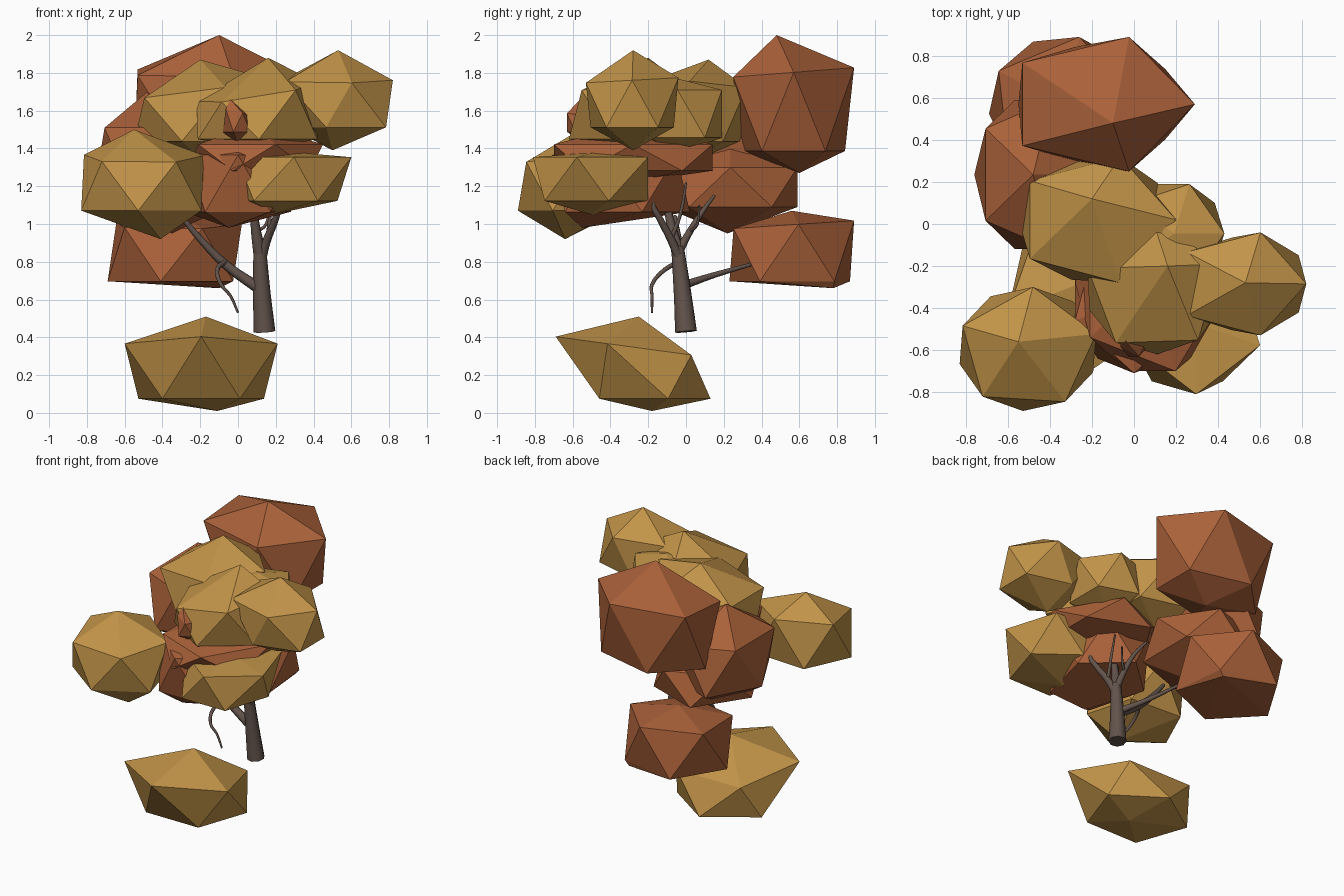
import bpy
import bmesh
import math
from mathutils import Matrix, Vector

cube = bpy.data.objects.get("Cube")
if cube:
    bpy.data.objects.remove(cube, do_unlink=True)


def make_material(name, color):
    material = bpy.data.materials.new(name)
    material.use_nodes = True
    material.diffuse_color = (*color, 1)
    shader = next(n for n in material.node_tree.nodes if n.type == "BSDF_PRINCIPLED")
    shader.inputs["Base Color"].default_value = (*color, 1)
    shader.inputs["Roughness"].default_value = 0.9
    return material


GOLD = make_material("golden leaves", (0.54, 0.295, 0.066))
RUST = make_material("rust leaves", (0.405, 0.12, 0.042))
BARK = make_material("grey brown bark", (0.125, 0.088, 0.072))


def add_object(name, mesh, material):
    obj = bpy.data.objects.new(name, mesh)
    bpy.context.scene.collection.objects.link(obj)
    mesh.materials.clear()
    mesh.materials.append(material)
    return obj


def leaf_clump(name, material, x_range, y_range, z_range, yaw=0, rings=(.28, .72),
               lean=(0, 0), taper=1, shift=(0, 0), tip=None, foot=None):
    """Icosahedron stretched to a box. rings: height shares of the lower and upper ring,
    lean: how far the upper ring rises towards +x and +y, taper and shift: size and offset
    of the lower ring, tip and foot: end points in plan."""
    bm = bmesh.new()
    bmesh.ops.create_icosphere(bm, subdivisions=1, radius=1,
                               matrix=Matrix.Rotation(math.radians(yaw), 4, "Z"))
    order = sorted(bm.verts, key=lambda v: v.co.z)
    bottom, lower, upper, top = order[0], order[1:6], order[6:11], order[11]
    bottom.co.z, top.co.z = 0, 1
    for v in lower:
        v.co = (v.co.x * taper + shift[0], v.co.y * taper + shift[1], rings[0])
    for v in upper:
        v.co.z = rings[1] + lean[0] * v.co.x + lean[1] * v.co.y
    for axis, (low, high) in enumerate((x_range, y_range, z_range)):
        values = [v.co[axis] for v in bm.verts]
        start, size = min(values), max(values) - min(values)
        for v in bm.verts:
            v.co[axis] = low + (v.co[axis] - start) / size * (high - low)
    for v, place in ((top, tip), (bottom, foot)):
        if place:
            v.co.xy = place
    mesh = bpy.data.meshes.new(name)
    bm.to_mesh(mesh)
    bm.free()
    add_object(name, mesh, material)


def limb(name, thick, thin, *points):
    """Tapered round limb swept along a smooth path."""
    curve = bpy.data.curves.new(name + " path", "CURVE")
    curve.dimensions = "3D"
    curve.bevel_depth = 1
    curve.bevel_resolution = 2
    curve.resolution_u = 3
    curve.use_fill_caps = True
    spline = curve.splines.new("BEZIER")
    spline.bezier_points.add(len(points) - 1)
    for i, (knot, co) in enumerate(zip(spline.bezier_points, points)):
        knot.co = Vector(co)
        knot.handle_left_type = knot.handle_right_type = "AUTO"
        knot.radius = thick + (thin - thick) * i / (len(points) - 1)
    helper = bpy.data.objects.new(name + " helper", curve)
    bpy.context.scene.collection.objects.link(helper)
    bpy.context.view_layer.update()
    evaluated = helper.evaluated_get(bpy.context.evaluated_depsgraph_get())
    mesh = bpy.data.meshes.new_from_object(evaluated)
    bpy.data.objects.remove(helper, do_unlink=True)
    bpy.data.curves.remove(curve)
    obj = add_object(name, mesh, BARK)
    bpy.ops.object.select_all(action="DESELECT")
    obj.select_set(True)
    bpy.context.view_layer.objects.active = obj
    bpy.ops.object.shade_smooth_by_angle(angle=math.radians(50))


# Rust foliage
leaf_clump("back_crown_leaves", RUST, (-.55, .29), (.25, .89), (1.27, 2),
           rings=(.16, .73), lean=(0, .04), taper=.85, tip=(-.1, .48), foot=(-.1, .6))
leaf_clump("low_back_leaves", RUST, (-.69, .02), (.23, .89), (.66, 1.07), yaw=6,
           rings=(.09, .82), lean=(0, .06), foot=(-.1, .78))
leaf_clump("right_side_leaves", RUST, (-.76, -.2), (-.12, .59), (1.02, 1.7),
           rings=(.25, .72))
leaf_clump("right_under_leaves", RUST, (-.68, 0), (-.12, .59), (.95, 1.45),
           rings=(.28, .7), foot=(-.35, .22))
leaf_clump("front_center_leaves", RUST, (-.28, .28), (-.71, .02), (.98, 1.45), yaw=-18,
           rings=(.18, .82), tip=(0, -.35), foot=(-.05, -.55))
leaf_clump("inner_crown_leaves", RUST, (-.28, .45), (-.7, .14), (1.22, 1.53),
           rings=(.2, .65))
leaf_clump("front_tuft", RUST, (-.08, .08), (-.63, -.4), (1.42, 1.66),
           lean=(-.1, 0), tip=(-.04, -.56))

# Golden foliage
leaf_clump("left_crown_leaves", GOLD, (.25, .82), (-.53, -.04), (1.39, 1.92),
           rings=(.23, .7), lean=(0, .03), taper=.9, shift=(.14, 0),
           tip=(.53, -.28), foot=(.5, -.28))
leaf_clump("top_crown_leaves", GOLD, (-.55, .2), (-.28, .32), (1.33, 1.87),
           rings=(.2, .7), lean=(.1, 0), taper=.95, tip=(-.2, .12))
leaf_clump("front_crown_leaves", GOLD, (-.22, .42), (-.62, .02), (1.39, 1.88), yaw=20,
           rings=(.12, .62), lean=(.12, .05), tip=(.16, -.2))
leaf_clump("left_back_leaves", GOLD, (-.05, .43), (-.28, .19), (1.37, 1.77),
           rings=(.22, .85))
leaf_clump("right_front_leaves", GOLD, (-.83, -.18), (-.89, -.3), (.92, 1.5), yaw=14,
           rings=(.26, .75), lean=(0, .06), tip=(-.55, -.56), foot=(-.41, -.64))
leaf_clump("left_front_leaves", GOLD, (-.02, .6), (-.81, -.2), (1.05, 1.38), yaw=-18,
           rings=(.22, .92), taper=.9, shift=(-.12, -.08), foot=(.18, -.5))
leaf_clump("fallen_leaves", GOLD, (-.6, .21), (-.69, .13), (.01, .51), yaw=-18,
           rings=(.13, .68), lean=(0, -.12), taper=.82, shift=(0, .22),
           tip=(-.17, -.25), foot=(-.11, -.18))

# Trunk and main forks
limb("trunk", .058, .034, (.14, 0, .43), (.125, -.02, .65), (.115, -.045, .88))
limb("center_fork", .036, .012, (.117, -.04, .84), (.09, -.08, 1), (.08, -.13, 1.22))
limb("left_fork", .026, .01, (.12, -.03, .8), (.155, -.08, .92),
     (.2, -.14, 1.03), (.22, -.18, 1.12), (.2, -.14, 1.22))
limb("back_fork", .024, .008, (.115, -.04, .85), (.1, .02, .96), (.07, .09, 1.07), (.02, .15, 1.15))

# Side branches and twigs
limb("right_branch", .03, .012, (.11, -.02, .66), (-.06, -.02, .78), (-.2, -.04, .92), (-.3, -.06, 1.04))
limb("back_branch", .022, .009, (.1, 0, .68), (0, .15, .73), (-.1, .36, .79))
limb("hanging_twig", .014, .006, (-.07, -.03, .8), (-.11, -.11, .76),
     (-.09, -.18, .68), (-.04, -.18, .62), (0, -.18, .53))
limb("left_twig", .013, .006, (.155, -.08, .92), (.17, -.03, 1.05), (.16, 0, 1.22))
limb("center_twig", .013, .006, (.09, -.08, 1), (.04, -.1, 1.1), (.02, -.06, 1.22))
limb("back_twig", .011, .005, (.1, .02, .96), (.15, .06, 1), (.16, .07, 1.1))
